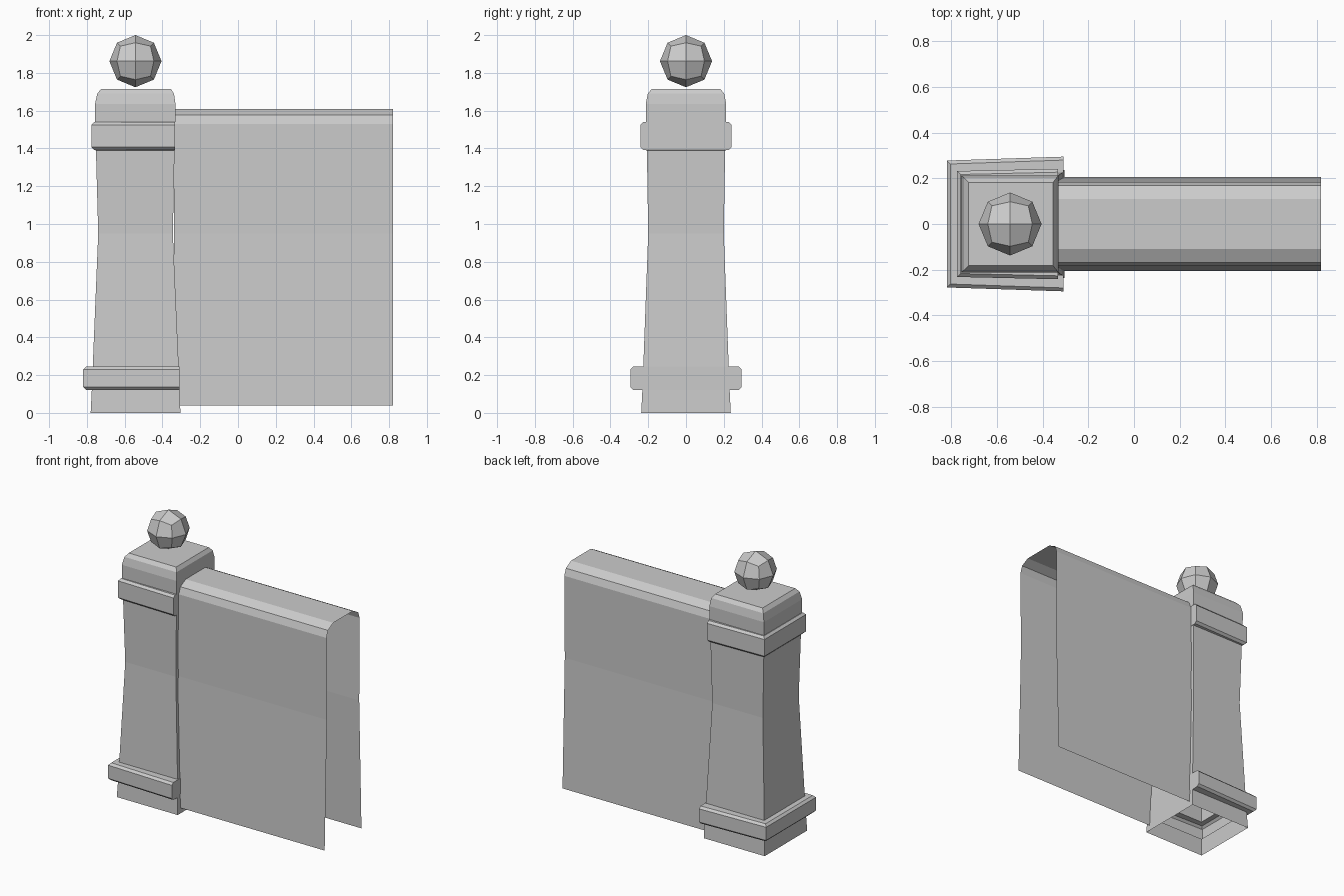
import bpy, bmesh
from mathutils import Vector

if "Cube" in bpy.data.objects:
    bpy.data.objects.remove(bpy.data.objects["Cube"])


def finish(bm, name):
    bmesh.ops.recalc_face_normals(bm, faces=bm.faces[:])
    me = bpy.data.meshes.new(name)
    bm.to_mesh(me)
    bm.free()
    obj = bpy.data.objects.new(name, me)
    bpy.context.collection.objects.link(obj)
    return obj


def loft(bm, loops, closed):
    """Bridge successive point loops with quads."""
    rows = [[bm.verts.new(p) for p in loop] for loop in loops]
    for a, b in zip(rows, rows[1:]):
        n = len(a)
        for i in range(n if closed else n - 1):
            j = (i + 1) % n
            bm.faces.new((a[i], a[j], b[j], b[i]))
    return rows


def band(z0, z1, left, right, yl, yr, inner):
    """Raised chamfered moulding on three sides; the wall side stays flat."""
    c = 0.015
    return [(z0, left + c, right, yl - c, yr - c),
            (z0 + c, left, right, yl, yr),
            (z1 - c, left, right, yl, yr),
            (z1, left + c, right, yl - c, yr - c),
            (z1, *inner)]


# Pillar: rectangular sections (z, left x, right x, half depth left, half depth right)
sections = [(0, -.78, -.305, .237, .237), (.12, -.774, -.309, .231, .231)]
sections += band(.122, .245, -.82, -.309, .278, .295, (-.769, -.314, .226, .226))
sections += [(.95, -.74, -.345, .2, .2), (1.39, -.752, -.336, .207, .207)]
sections += band(1.392, 1.54, -.775, -.334, .232, .242, (-.756, -.332, .211, .211))
sections += [(1.635, -.757, -.331, .213, .213),
             (1.69, -.745, -.339, .202, .202),
             (1.715, -.725, -.355, .182, .182)]
bm = bmesh.new()
rows = loft(bm, [[(l, -yl, z), (r, -yr, z), (r, yr, z), (l, yl, z)]
                 for z, l, r, yl, yr in sections], True)
bm.faces.new(rows[-1])
finish(bm, "pillar")

# Wall: open shell, half profile mirrored across y = 0
half = [(-.205, .038), (-.18, .95), (-.185, 1.53), (-.168, 1.577), (-.11, 1.608)]
profile = half + [(-y, z) for y, z in reversed(half)]
bm = bmesh.new()
loft(bm, [[(x, y, z) for y, z in profile] for x in (-.34, .82)], False)
finish(bm, "wall_shell")

# Ball finial: once-subdivided cube pushed out to a sphere
bm = bmesh.new()
bmesh.ops.create_cube(bm, size=2)
bmesh.ops.subdivide_edges(bm, edges=bm.edges[:], cuts=1, use_grid_fill=True)
for v in bm.verts:
    v.co = v.co.normalized() * .138 + Vector((-.543, 0, 1.862))
finish(bm, "ball_finial")
